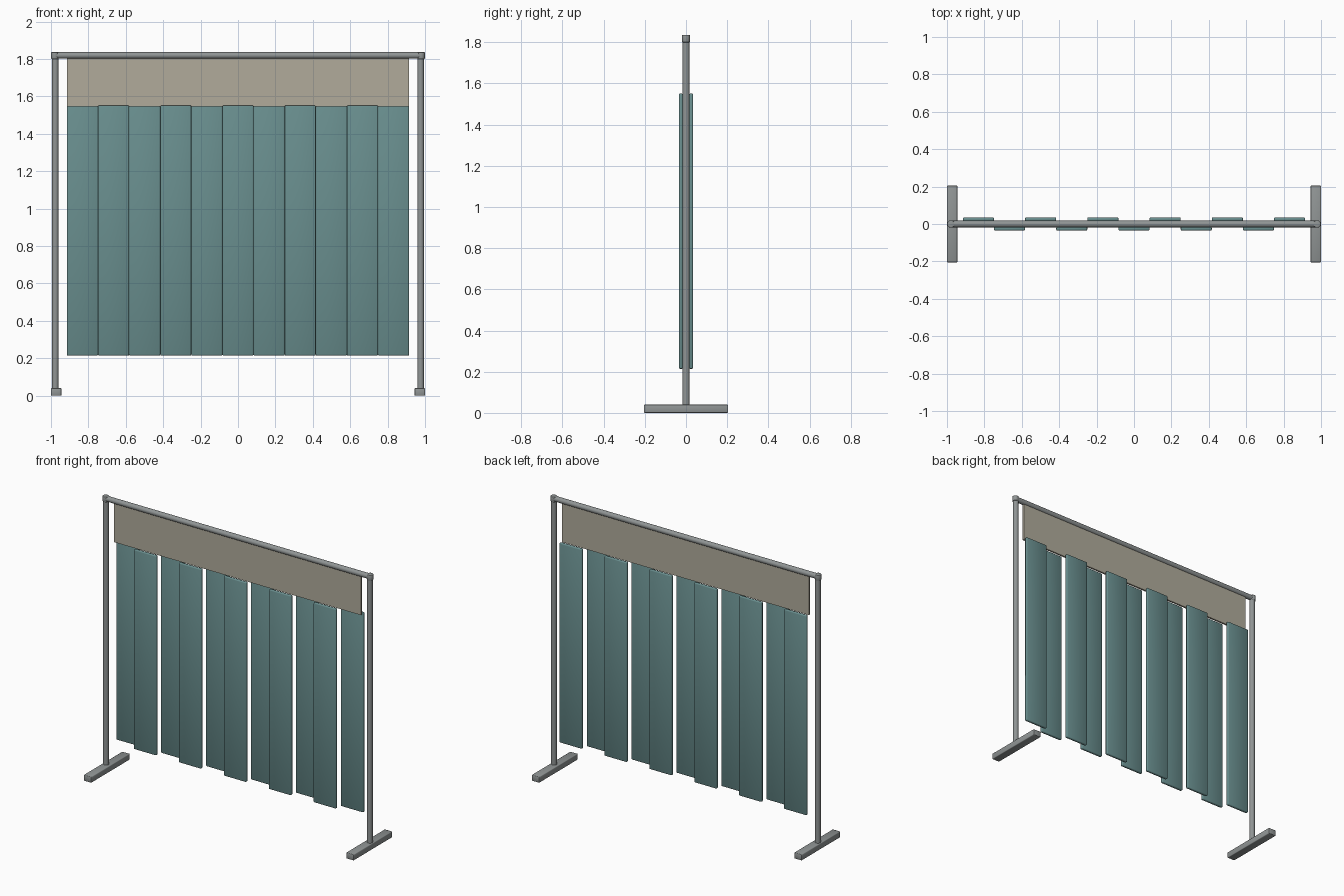
import bpy
import math

if "Cube" in bpy.data.objects:
    bpy.data.objects.remove(bpy.data.objects["Cube"])


def material(name, rgb):
    m = bpy.data.materials.new(name)
    m.diffuse_color = (*rgb, 1)
    m.use_nodes = True
    m.node_tree.nodes["Principled BSDF"].inputs["Base Color"].default_value = m.diffuse_color
    return m


METAL = material("grey_metal", (0.28, 0.30, 0.30))
FABRIC = material("beige_fabric", (0.44, 0.41, 0.33))
SLAT = material("teal_slat", (0.14, 0.27, 0.27))


def finish(obj, name, mat, bevel=0, segments=2):
    obj.name = name
    obj.data.materials.append(mat)
    bpy.ops.object.transform_apply(location=False, rotation=True, scale=True)
    if bevel:
        mod = obj.modifiers.new("rounded_edges", 'BEVEL')
        mod.width = bevel
        mod.segments = segments
        mod.limit_method = 'ANGLE'
        bpy.ops.object.modifier_apply(modifier=mod.name)
    bpy.ops.object.shade_smooth_by_angle(angle=math.radians(50))
    return obj


def box(name, lo, hi, mat, bevel=0):
    bpy.ops.mesh.primitive_cube_add(size=1, location=[(a + b) / 2 for a, b in zip(lo, hi)])
    obj = bpy.context.object
    obj.scale = [b - a for a, b in zip(lo, hi)]
    return finish(obj, name, mat, bevel)


def tube(name, center, radius, length, mat, along_x=False, bevel=0):
    bpy.ops.mesh.primitive_cylinder_add(vertices=32, radius=radius, depth=length, location=center)
    obj = bpy.context.object
    if along_x:
        obj.rotation_euler.y = math.pi / 2
    return finish(obj, name, mat, bevel)


# Stand: feet, posts and corner fittings on both sides
for side, s in (("left", -1), ("right", 1)):
    x = s * 0.972
    box(side + "_foot", (x - 0.028, -0.205, 0), (x + 0.028, 0.205, 0.04), METAL, 0.004)
    tube(side + "_post", (s * 0.977, 0, 0.925), 0.0175, 1.78, METAL)
    tube(side + "_corner_fitting", (s * 0.979, 0, 1.818), 0.02, 0.036, METAL, bevel=0.003)

# Top rail
tube("top_rail", (0, 0, 1.819), 0.0175, 1.96, METAL, along_x=True)

# Fabric header hanging from the rail
box("header_panel", (-0.915, -0.006, 1.545), (0.915, 0.006, 1.815), FABRIC)

# Slats alternating behind and in front of the header
COUNT = 11
PITCH = 1.83 / COUNT
for i in range(COUNT):
    x = -0.915 + i * PITCH
    y = 0.025 if i % 2 == 0 else -0.025
    box(f"slat_{i + 1}", (x, y - 0.010, 0.214), (x + PITCH, y + 0.010, 1.551), SLAT, 0.006)
